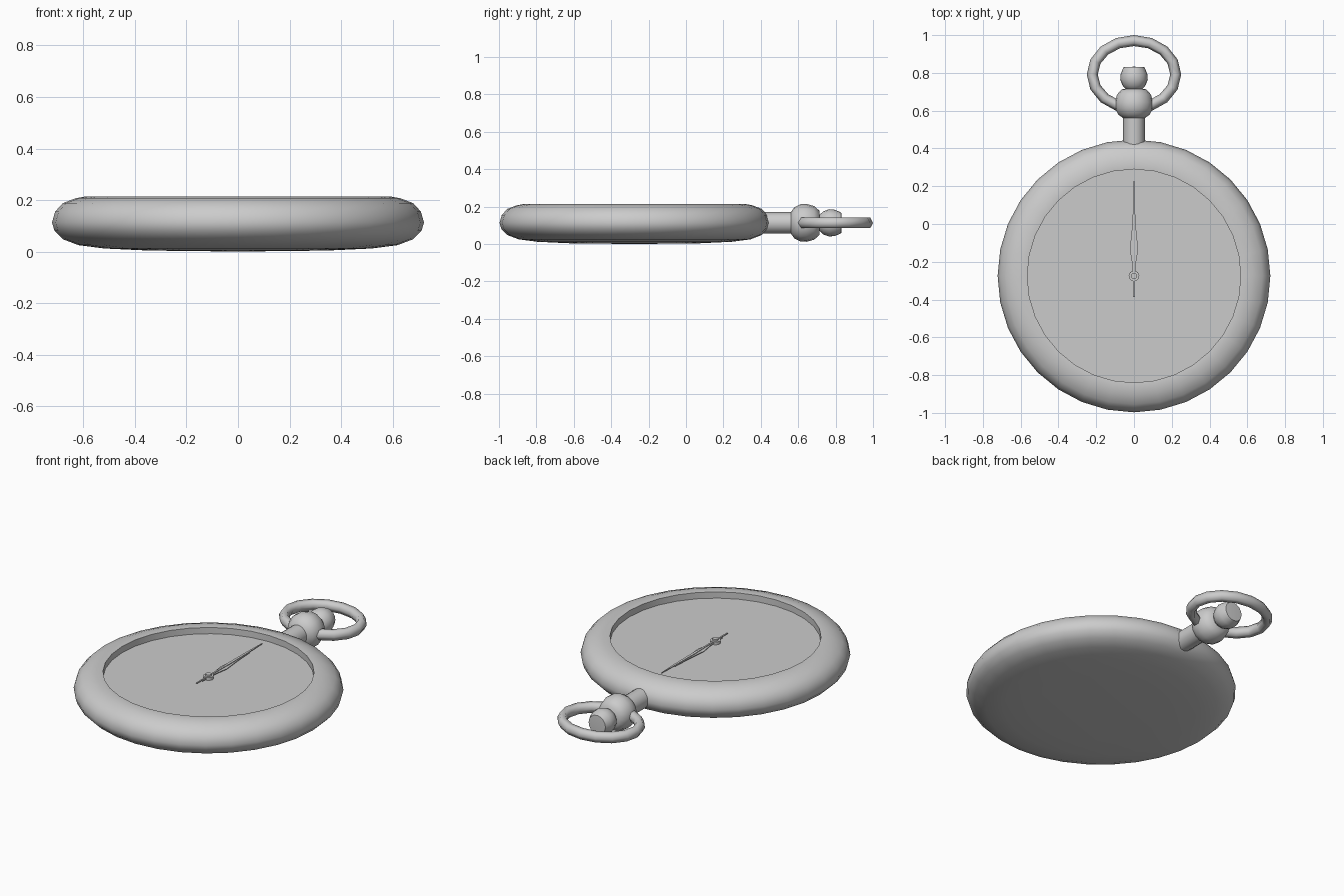
import bpy, bmesh, math
from mathutils import Matrix, Vector

if "Cube" in bpy.data.objects:
    bpy.data.objects.remove(bpy.data.objects["Cube"], do_unlink=True)

grey = bpy.data.materials.new("plain_grey")
grey.use_nodes = True
COLOR = (0.6, 0.6, 0.6, 1)
grey.diffuse_color = COLOR
grey.node_tree.nodes["Principled BSDF"].inputs["Base Color"].default_value = COLOR

CY = -0.275   # case centre on y
AXIS_Z = 0.113   # height of the stem axis


def finish(bm, name, matrix=Matrix(), angle=35):
    """Turn a bmesh into a smooth-shaded object."""
    bmesh.ops.remove_doubles(bm, verts=bm.verts, dist=1e-5)
    bmesh.ops.recalc_face_normals(bm, faces=bm.faces)
    bm.transform(matrix)
    mesh = bpy.data.meshes.new(name)
    bm.to_mesh(mesh)
    bm.free()
    mesh.materials.append(grey)
    ob = bpy.data.objects.new(name, mesh)
    bpy.context.collection.objects.link(ob)
    bpy.ops.object.select_all(action='DESELECT')
    ob.select_set(True)
    bpy.context.view_layer.objects.active = ob
    bpy.ops.object.shade_smooth_by_angle(angle=math.radians(angle))
    return ob


def lathe(name, profile, segments, matrix, angle=35):
    """Spin (radius, height) points about the z axis."""
    bm = bmesh.new()
    vs = [bm.verts.new((r, 0, z)) for r, z in profile]
    es = [bm.edges.new(pair) for pair in zip(vs, vs[1:])]
    bmesh.ops.spin(bm, geom=vs + es, cent=(0, 0, 0), axis=(0, 0, 1),
                   angle=math.tau, steps=segments, use_merge=True)
    return finish(bm, name, matrix, angle)


def plate(name, half_outline, z, thickness):
    """Extrude an outline of (half width, y) points mirrored about x = 0."""
    pts = half_outline + [(-x, y) for x, y in reversed(half_outline)]
    bm = bmesh.new()
    face = bm.faces.new([bm.verts.new((x, y + CY, z)) for x, y in pts])
    up = bmesh.ops.extrude_face_region(bm, geom=[face])
    bmesh.ops.translate(bm, vec=(0, 0, thickness),
                        verts=[v for v in up["geom"] if isinstance(v, bmesh.types.BMVert)])
    return finish(bm, name)


on_case = Matrix.Translation((0, CY, 0))
along_y = Matrix.Translation((0, 0, AXIS_Z)) @ Matrix.Rotation(-math.pi / 2, 4, 'X')

# Rounded case with a recess for the dial
lathe("case", [(0, 0), (0.35, 0.004), (0.52, 0.012), (0.62, 0.025), (0.68, 0.048),
               (0.712, 0.08), (0.722, 0.113), (0.71, 0.155), (0.68, 0.188),
               (0.63, 0.207), (0.59, 0.214), (0.565, 0.212), (0.565, 0.168)],
      32, on_case, 50)
lathe("dial", [(0, 0.168), (0.565, 0.168), (0.565, 0.175), (0, 0.175)], 32, on_case)

# Stem, collar ball and winding crown
lathe("stem", [(0, 0.38), (0.057, 0.38), (0.057, 0.60), (0, 0.60)], 16, along_y)
lathe("collar_ball", [(0, 0.55), (0.05, 0.555), (0.084, 0.58), (0.1, 0.612), (0.101, 0.645),
                      (0.09, 0.685), (0.065, 0.713), (0, 0.718)], 16, along_y, 60)
lathe("winding_crown", [(0, 0.70), (0.04, 0.71), (0.062, 0.735), (0.073, 0.765),
                        (0.07, 0.797), (0.055, 0.83), (0, 0.833)], 16, along_y, 60)

# Oval hanging ring
bm = bmesh.new()
MAJOR, MINOR, TUBE = 16, 6, 0.029
rings = []
for i in range(MAJOR):
    a = math.tau * i / MAJOR
    ring = []
    for j in range(MINOR):
        b = math.tau * j / MINOR
        off = TUBE * math.cos(b)
        ring.append(bm.verts.new(((0.221 + off) * math.cos(a),
                                  0.792 + (0.179 + off) * math.sin(a),
                                  AXIS_Z + TUBE * 1.1 * math.sin(b))))
    rings.append(ring)
for i in range(MAJOR):
    r, s = rings[i], rings[(i + 1) % MAJOR]
    for j in range(MINOR):
        k = (j + 1) % MINOR
        bm.faces.new((r[j], s[j], s[k], r[k]))
finish(bm, "hanging_ring", angle=65)

# Two hands lying over each other, and their hub
plate("hour_hand", [(0.004, -0.06), (0.009, 0.06), (0.022, 0.14), (0.009, 0.27), (0.003, 0.38)],
      0.180, 0.004)
plate("minute_hand", [(0.004, -0.112), (0.005, 0.1), (0.008, 0.2), (0.006, 0.38), (0.002, 0.503)],
      0.187, 0.004)
lathe("hub", [(0, 0.174), (0.028, 0.174), (0.028, 0.192), (0.016, 0.192),
              (0.016, 0.202), (0, 0.202)], 16, on_case)
